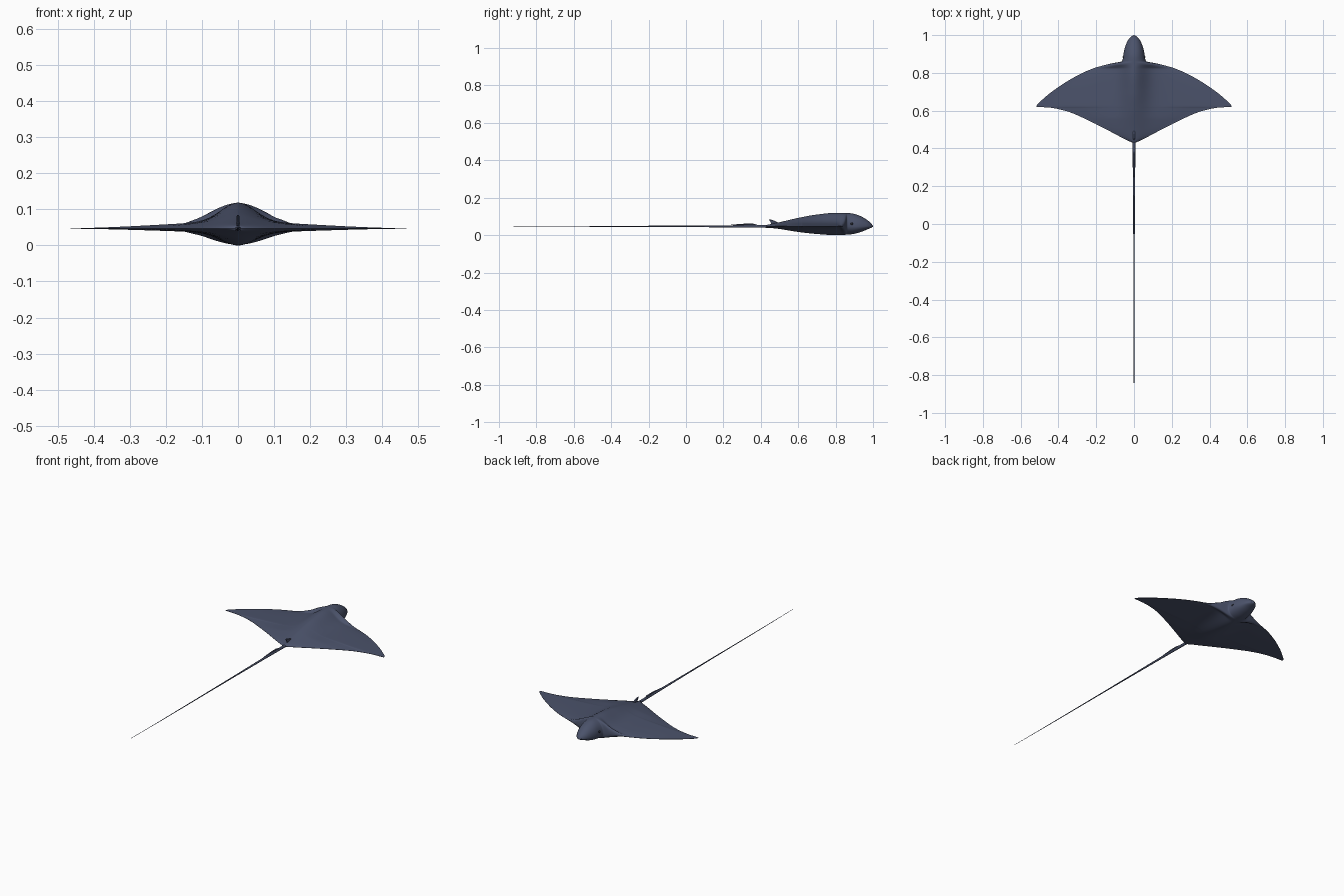
import bpy, bmesh, math
from mathutils import Vector

if "Cube" in bpy.data.objects:
    bpy.data.objects.remove(bpy.data.objects["Cube"], do_unlink=True)

MID = 0.047        # height of the wing plane
SPAN = 0.517       # half span


def make_material(name, colour):
    mat = bpy.data.materials.new(name)
    mat.use_nodes = True
    mat.diffuse_color = (*colour, 1)
    mat.node_tree.nodes["Principled BSDF"].inputs["Base Color"].default_value = (*colour, 1)
    return mat


skin = make_material("slate blue skin", (0.07, 0.085, 0.145))
dark = make_material("dark eye", (0.015, 0.017, 0.025))


def finish(name, bm, mat, angle=60):
    bmesh.ops.recalc_face_normals(bm, faces=bm.faces)
    mesh = bpy.data.meshes.new(name)
    bm.to_mesh(mesh)
    bm.free()
    mesh.materials.append(mat)
    obj = bpy.data.objects.new(name, mesh)
    bpy.context.collection.objects.link(obj)
    bpy.ops.object.select_all(action="DESELECT")
    obj.select_set(True)
    bpy.context.view_layer.objects.active = obj
    bpy.ops.object.shade_smooth_by_angle(angle=math.radians(angle))
    return obj


def loft(name, rings, mat, angle=60):
    """Skin a list of equally sized closed rings and cap both ends."""
    bm = bmesh.new()
    rows = [[bm.verts.new(p) for p in ring] for ring in rings]
    for a, b in zip(rows, rows[1:]):
        for i in range(len(a)):
            j = (i + 1) % len(a)
            bm.faces.new((a[i], a[j], b[j], b[i]))
    bm.faces.new(rows[0])
    bm.faces.new(rows[-1])
    return finish(name, bm, mat, angle)


def curve_at(points, t):
    """Smooth interpolation through (t, value) pairs with limited slopes."""
    t = min(max(t, points[0][0]), points[-1][0])
    slopes = [(b[1] - a[1]) / (b[0] - a[0]) for a, b in zip(points, points[1:])]
    tangents = [slopes[0]]
    for a, b in zip(slopes, slopes[1:]):
        tangents.append(2 * a * b / (a + b) if a * b > 0 else 0)
    tangents.append(slopes[-1])
    for i, (a, b) in enumerate(zip(points, points[1:])):
        if t <= b[0]:
            h = b[0] - a[0]
            s = (t - a[0]) / h
            return ((1 + 2 * s) * (1 - s) ** 2 * a[1] + s * s * (3 - 2 * s) * b[1]
                    + h * s * (1 - s) ** 2 * tangents[i] - h * s * s * (1 - s) * tangents[i + 1])


# Outline half width, back height and belly depth along the body
width = [(0.43, 0.008), (0.45, 0.05), (0.5, 0.145), (0.55, 0.245), (0.595, 0.35),
         (0.617, 0.45), (0.62, SPAN), (0.67, 0.472), (0.725, 0.4), (0.785, 0.302),
         (0.825, 0.212), (0.85, 0.12), (0.862, 0.063), (0.92, 0.052),
         (0.965, 0.036), (0.99, 0.018), (1.0, 0.002)]
back = [(0.43, 0.007), (0.5, 0.022), (0.6, 0.045), (0.7, 0.063), (0.8, 0.072),
        (0.88, 0.07), (0.93, 0.056), (0.97, 0.033), (0.99, 0.016), (1.0, 0.002)]
belly = [(0.43, 0.006), (0.5, 0.014), (0.6, 0.03), (0.7, 0.041), (0.8, 0.047),
         (0.88, 0.043), (0.93, 0.032), (0.97, 0.016), (0.99, 0.008), (1.0, 0.002)]


def body_ring(y, n=20):
    w = curve_at(width, y)
    head = min(max((y - 0.82) / 0.045, 0), 1)
    head = head * head * (3 - 2 * head)
    half = []
    for i in range(n + 1):
        s = i / n
        u = (1 - head) * s ** 1.5 + head * math.sin(s * math.pi / 2)
        x = w * u
        heights = []
        for table, wing_max in ((back, 0.022), (belly, 0.013)):
            peak = curve_at(table, y)
            wing = min(wing_max, peak * 0.6)
            bell = (peak - wing) * math.exp(-(x / 0.07) ** 2)
            sheet = (bell + wing * (1 - x / SPAN)) * (1 - u * u)
            dome = peak * math.sqrt(max(1 - u * u, 0))
            heights.append((1 - head) * sheet + head * dome)
        half.append((x, heights[0], heights[1]))
    edge = 0.0006
    top = [(x, y, MID + max(up, edge)) for x, up, _ in half]
    low = [(x, y, MID - max(down, edge)) for x, _, down in half]
    left = top + low[::-1]
    right = [(-x, py, z) for x, py, z in low[1:] + top[:0:-1]]
    return left + right


# Body, head and wings in one skin; extra stations at the sharp turns
stations = {p[0] for p in width}
stations |= {0.43 + 0.01 * i for i in range(57)}
stations |= {0.612, 0.6185, 0.855, 0.858, 0.866, 0.985, 0.995}
stations = sorted({round(y, 4) for y in stations})
loft("ray_body", [body_ring(y) for y in stations], skin, 80)


def tube(name, path, mat, sides=10):
    """Round tapered rod along y from (y, z, radius x, radius z)."""
    rings = []
    for y, z, rx, rz in path:
        angles = [math.tau * k / sides for k in range(sides)]
        rings.append([(rx * math.cos(a), y, z + rz * math.sin(a)) for a in angles])
    return loft(name, rings, mat)


# Whip tail
tube("tail", [(0.5, MID, 0.008, 0.008), (0.43, MID, 0.008, 0.008),
              (0.24, MID, 0.006, 0.006), (0, MID, 0.0042, 0.0042),
              (-0.27, MID, 0.003, 0.003), (-0.7, MID, 0.0018, 0.0018),
              (-1, MID + 0.002, 0.0008, 0.0008)], skin)

# Stinging spine lying on the tail root
tube("tail_spine", [(0.39, 0.051, 0.002, 0.002), (0.36, 0.057, 0.005, 0.004),
                    (0.31, 0.058, 0.004, 0.003), (0.24, 0.055, 0.001, 0.001)], skin, 8)

# Small swept dorsal fin
fin_profile = [(0.51, 0.058), (0.48, 0.074), (0.46, 0.082), (0.443, 0.084),
               (0.45, 0.073), (0.456, 0.064), (0.45, 0.05), (0.5, 0.05)]
centre = Vector((0, 0.475, 0.065))
fin_rings = []
for x, scale in ((-0.004, 0.85), (-0.002, 1), (0.002, 1), (0.004, 0.85)):
    offset = Vector((x, 0, 0))
    fin_rings.append([centre + offset + (Vector((0, y, z)) - centre) * scale
                      for y, z in fin_profile])
loft("dorsal_fin", fin_rings, skin, 40)

# Eyes on the sides of the head
for side, name in ((1, "left_eye"), (-1, "right_eye")):
    bm = bmesh.new()
    bmesh.ops.create_uvsphere(bm, u_segments=16, v_segments=10, radius=0.009)
    bmesh.ops.translate(bm, verts=bm.verts, vec=(side * 0.051, 0.885, 0.06))
    finish(name, bm, dark)
